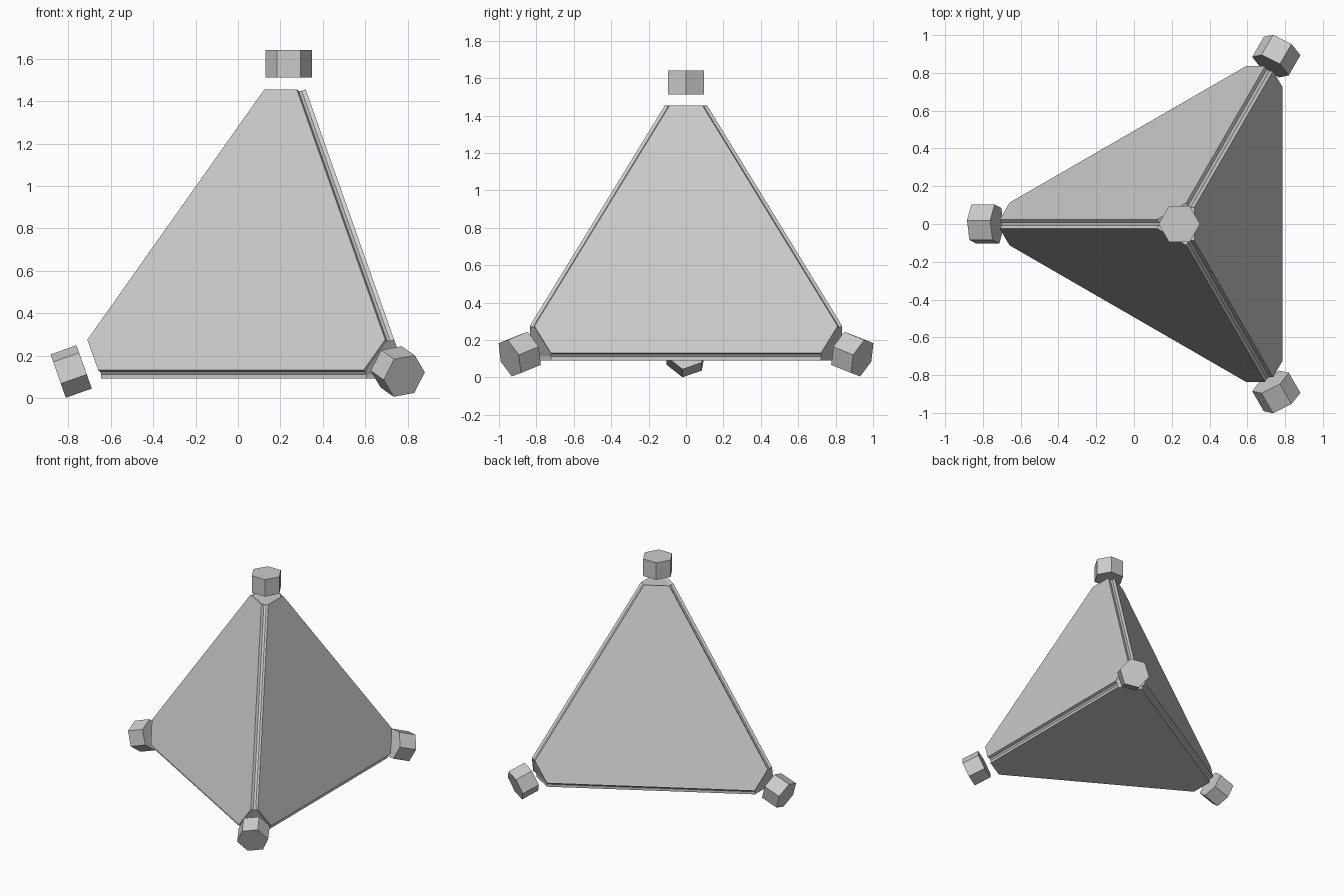
import bpy, bmesh
from math import sin, cos, pi, sqrt, radians
from mathutils import Vector

if "Cube" in bpy.data.objects:
    bpy.data.objects.remove(bpy.data.objects["Cube"])

CENTRE = Vector((0.24, 0, 0.488))
FACE = 0.397      # centre to face plane
CUT = 0.967       # centre to corner cut
GAP = 0.0425      # plate inset from the sharp edge
THICK = 0.02      # plate thickness
CAP_R, CAP_H, CAP_DIST = 0.11, 0.13, 1.089


def hull(name, points):
    bm = bmesh.new()
    for p in points:
        bm.verts.new(CENTRE + p)
    bmesh.ops.convex_hull(bm, input=bm.verts)
    bmesh.ops.dissolve_limit(bm, angle_limit=radians(1), verts=bm.verts, edges=bm.edges)
    bmesh.ops.recalc_face_normals(bm, faces=bm.faces)
    mesh = bpy.data.meshes.new(name)
    bm.to_mesh(mesh)
    bm.free()
    obj = bpy.data.objects.new(name, mesh)
    bpy.context.collection.objects.link(obj)


# directions of the four corners: top, left, front right, back right
names = ["top", "left", "front_right", "back_right"]
azimuths = [-pi / 2, pi, -pi / 3, pi / 3]
dirs = [Vector((0, 0, 1))] + [
    Vector((cos(a) * sqrt(8) / 3, sin(a) * sqrt(8) / 3, -1 / 3)) for a in azimuths[1:]]


def edge_point(j, k):
    """Where the cut at corner j meets the edge from j to k."""
    s = (3 * FACE - CUT) / (4 * FACE)
    return (dirs[j] * 3 * FACE).lerp(dirs[k] * 3 * FACE, s)


# face plates, one opposite each corner
core_points = []
for i in range(4):
    normal = -dirs[i]
    others = [j for j in range(4) if j != i]
    outer = []
    for j in others:
        k, l = [m for m in others if m != j]
        a, b = edge_point(j, k), edge_point(j, l)
        step = (b - a).normalized() * GAP / cos(pi / 6)
        outer += [a + step, b - step]
    inner = [p - normal * THICK for p in outer]
    core_points += inner
    hull("plate_opposite_" + names[i], outer + inner)

# core filling the space behind the plates
hull("core", core_points)

# floating hexagonal corner caps
twists = [0, 40, 10, -10]
for name, d, az, twist in zip(names, dirs, azimuths, twists):
    e1 = Vector((-sin(az), cos(az), 0))
    e2 = d.cross(e1)
    pts = []
    for n in range(6):
        f = radians(twist + 60 * n)
        ring = (e1 * cos(f) + e2 * sin(f)) * CAP_R
        pts += [ring + d * (CAP_DIST + h * CAP_H / 2) for h in (-1, 1)]
    hull("corner_cap_" + name, pts)
